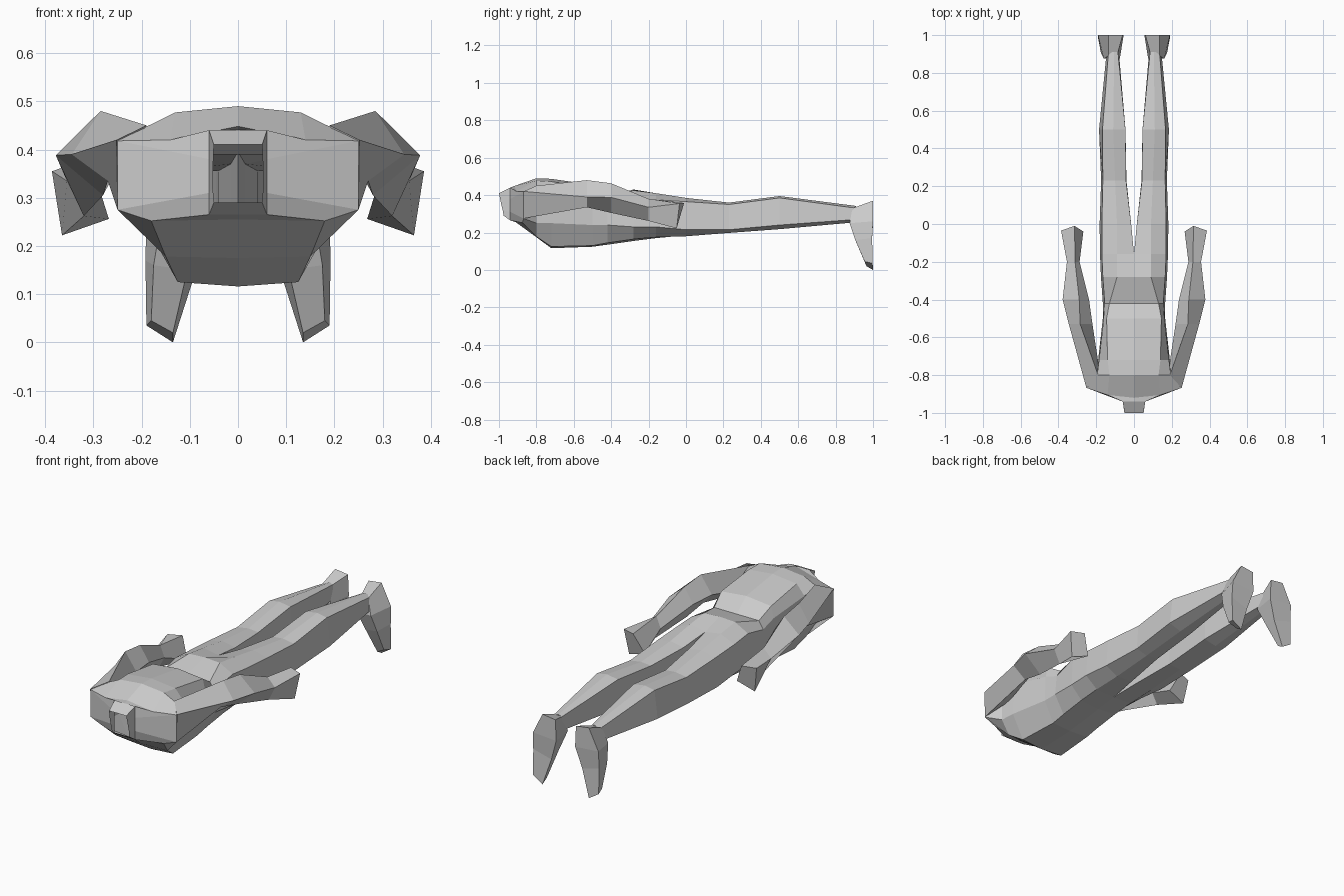
import bpy


def loft(name, rings, closed=True, caps=(False, False)):
    """Skin matching rings of (x, y, z) points on the +x side, then mirror across x."""
    n = len(rings[0])
    verts = [p for ring in rings for p in ring]
    faces = []
    for i in range(len(rings) - 1):
        for j in range(n if closed else n - 1):
            k = (j + 1) % n
            faces.append((i * n + j, i * n + k, (i + 1) * n + k, (i + 1) * n + j))
    if caps[0]:
        faces.append(tuple(reversed(range(n))))
    if caps[1]:
        faces.append(tuple(range(len(verts) - n, len(verts))))
    mesh = bpy.data.meshes.new(name)
    mesh.from_pydata(verts, [], faces)
    obj = bpy.data.objects.new(name, mesh)
    bpy.context.collection.objects.link(obj)
    mod = obj.modifiers.new("mirror", 'MIRROR')
    mod.merge_threshold = 0.001
    return obj


def slice_at(y, *xz):
    """Cross-section at constant y."""
    return [(x, y, z) for x, z in xz]


# Torso: open neck, shoulder yoke, back panel, waist, hips (half sections, top to bottom)
neck_end = [(0, -1, .41), (.05, -1, .41), (.052, -.99, .36),
            (.052, -.98, .32), (.05, -.975, .29), (0, -.975, .29)]
neck_base = slice_at(-.94, (0, .44), (.06, .44), (.06, .38), (.06, .31), (.06, .265), (0, .265))
shoulders = [(0, -.92, .448), (.14, -.905, .42), (.25, -.868, .418),
             (.25, -.868, .275), (.18, -.875, .252), (0, -.91, .255)]
hips = slice_at(-.16, (0, .395), (.09, .41), (.17, .375), (.18, .23), (.11, .175), (0, .17))
loft("torso", [
    neck_end, neck_base, shoulders,
    slice_at(-.80, (0, .49), (.13, .477), (.195, .445), (.195, .25), (.15, .178), (0, .175)),
    slice_at(-.72, (0, .487), (.14, .472), (.185, .42), (.19, .25), (.125, .125), (0, .116)),
    slice_at(-.50, (0, .455), (.145, .44), (.16, .38), (.165, .24), (.11, .13), (0, .124)),
    slice_at(-.42, (0, .39), (.13, .39), (.155, .35), (.165, .24), (.11, .145), (0, .135)),
    slice_at(-.28, (0, .43), (.09, .425), (.165, .385), (.175, .23), (.11, .165), (0, .155)),
    hips,
], closed=False)

# Legs: boxy, continuing from the hip section to the ankle
loft("legs", [
    hips,
    slice_at(0, (.015, .37), (.09, .385), (.17, .365), (.182, .215), (.11, .18), (.015, .185)),
    slice_at(.23, (.042, .355), (.10, .36), (.165, .35), (.174, .215), (.11, .198), (.04, .205)),
    slice_at(.50, (.045, .385), (.11, .395), (.167, .385), (.185, .24), (.115, .218), (.045, .232)),
    slice_at(.91, (.085, .335), (.105, .342), (.135, .33), (.145, .27), (.11, .255), (.08, .265)),
], caps=(False, True))

# Feet: toes hang down, soles face backward
loft("feet", [
    [(.135, .965, .02), (.18, .955, .045), (.19, .998, .035), (.135, 1, 0)],
    [(.105, .91, .15), (.175, .905, .16), (.192, .995, .17), (.09, .99, .14)],
    [(.075, .875, .25), (.16, .875, .25), (.19, 1, .26), (.055, 1, .25)],
    [(.09, .89, .33), (.135, .89, .33), (.135, 1, .37), (.06, 1, .36)],
], caps=(True, True))

# Arms: shoulder, upper arm, elbow, wrist, flat hand (top, outer, bottom, inner)
loft("arms", [
    [(.19, -.80, .45), (.252, -.868, .42), (.25, -.868, .275), (.185, -.76, .34)],
    slice_at(-.53, (.285, .48), (.345, .39), (.27, .335), (.22, .39)),
    slice_at(-.40, (.29, .463), (.378, .388), (.28, .305), (.238, .385)),
    slice_at(-.20, (.312, .38), (.355, .335), (.32, .262), (.288, .32)),
    [(.315, -.01, .358), (.386, -.035, .355), (.365, -.05, .222), (.268, -.04, .256)],
], caps=(True, True))
